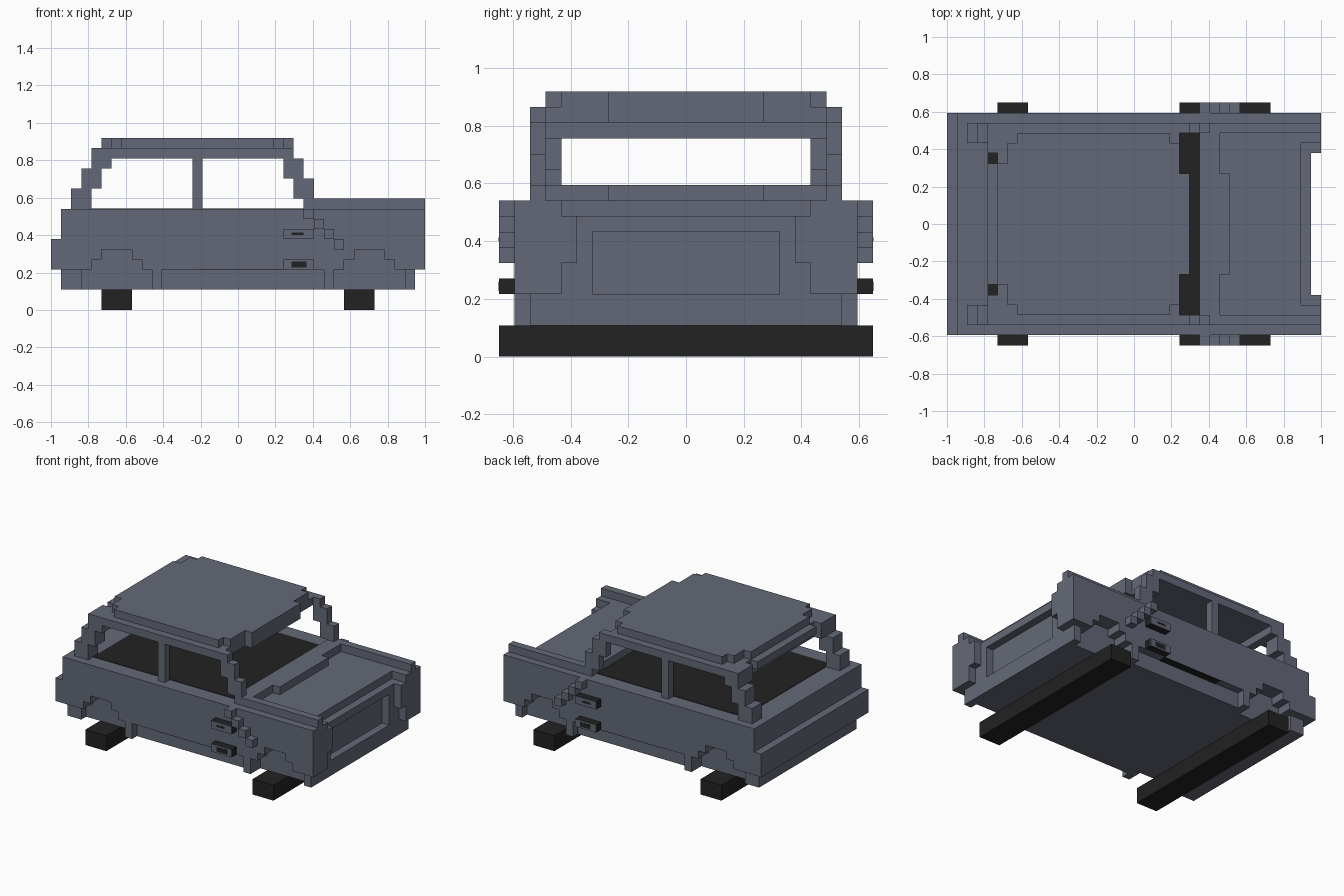
import bpy, bmesh

if "Cube" in bpy.data.objects:
    bpy.data.objects.remove(bpy.data.objects["Cube"])

U = 2 / 37  # block size: the car is 37 blocks long


def material(name, rgb):
    m = bpy.data.materials.new(name)
    m.use_nodes = True
    m.diffuse_color = (*rgb, 1)
    bsdf = m.node_tree.nodes["Principled BSDF"]
    bsdf.inputs["Base Color"].default_value = (*rgb, 1)
    bsdf.inputs["Roughness"].default_value = 0.8
    return m


GREY = material("slate grey", (0.127, 0.141, 0.184))
BLACK = material("black", (0.016, 0.016, 0.016))


def prism(bm, profile, y0, y1):
    """Extrude an x-z outline, given in blocks, from y0 to y1."""
    verts = [bm.verts.new(((x - 18.5) * U, y0 * U, z * U)) for x, z in profile]
    face = bm.faces.new(verts)
    new = bmesh.ops.extrude_face_region(bm, geom=[face])["geom"]
    moved = [v for v in new if isinstance(v, bmesh.types.BMVert)]
    bmesh.ops.translate(bm, vec=(0, (y1 - y0) * U, 0), verts=moved)


def part(name, mat, boxes=(), profiles=()):
    """Boxes are (x0, x1, z0, z1, y_in, y_out); y_in = 0 spans the full width,
    otherwise the box is repeated on both sides."""
    bm = bmesh.new()
    shapes = [([(a, c), (b, c), (b, d), (a, d)], i, o) for a, b, c, d, i, o in boxes]
    for outline, i, o in shapes + list(profiles):
        if i == 0:
            prism(bm, outline, -o, o)
        else:
            prism(bm, outline, i, o)
            prism(bm, outline, -o, -i)
    bmesh.ops.recalc_face_normals(bm, faces=bm.faces)
    mesh = bpy.data.meshes.new(name)
    bm.to_mesh(mesh)
    bm.free()
    mesh.materials.append(mat)
    obj = bpy.data.objects.new(name, mesh)
    bpy.context.collection.objects.link(obj)
    return obj


# Body core with rear bumper step
part("body_core", GREY, [(1, 35, 2, 10, 0, 9), (0, 1, 4, 7, 0, 9)])

# Side panels with stepped wheel arches
side = [(0, 4), (4, 4), (4, 5), (5, 5), (5, 6), (8, 6), (8, 5), (9, 5), (9, 4),
        (29, 4), (29, 5), (30, 5), (30, 6), (33, 6), (33, 5), (34, 5), (34, 4),
        (37, 4), (37, 10), (1, 10), (1, 7), (0, 7)]
part("side_panels", GREY, profiles=[(side, 9, 11)])

# Lower skirts and the posts beside the wheel arches
part("skirts", GREY, [(1, 3, 2, 4, 9, 10), (11, 27, 2, 4, 9, 10), (35, 36, 2, 4, 9, 10)])
part("arch_posts", GREY, [(10, 11, 2, 4, 9, 11), (27, 28, 2, 4, 9, 11)])

# Nose: frame around the sunken grille, and projecting corners
part("grille_frame", GREY, [(35, 36, 2, 4, 0, 9), (35, 36, 8, 9, 0, 9), (35, 36, 4, 8, 6, 9)])
part("nose_corners", GREY, [(35, 37, 4, 10, 8, 9), (36, 37, 6, 9, 7, 8)])

# Hood rails and the cowl below the windscreen
part("hood_rails", GREY, [(26, 37, 10, 11, 9, 10)])
part("cowl", GREY, [(25, 27, 10, 11, 0, 9), (27, 28, 10, 11, 0, 5)])

# Dark cabin floor at window height
part("cabin_floor", BLACK, [(4, 25, 10, 10.05, 0, 9)])

# Pillars
part("front_pillars", GREY, [(25, 26, 10, 11, 9, 10), (24, 26, 11, 13, 9, 10),
                             (23, 25, 13, 15, 9, 10)])
part("middle_pillars", GREY, [(14, 15, 10, 15, 9, 10)])
part("rear_pillars", GREY, [(2, 4, 10, 12, 8, 10), (3, 5, 12, 14, 8, 10),
                            (4, 6, 14, 16, 7, 10)])

# Roof: lower layer, stepped upper layer, rear window header
part("roof_base", GREY, [(5, 23, 15, 16, 0, 10), (23, 24, 15, 16, 0, 5),
                         (23, 24, 15, 16, 9, 10), (4, 5, 15, 16, 0, 6)])
roof = [(5, 6, 6), (6, 7, 8), (7, 22, 9), (22, 23, 8), (23, 24, 5)]
part("roof_top", GREY, [(a, b, 16, 17, 0, w) for a, b, w in roof])
part("rear_window_header", GREY, [(5, 6, 14, 15, 0, 8)])

# Diagonal stair of blocks on each front wing
part("wing_steps", GREY, [(25 + i, 26 + i, 9 - i, 10 - i, 11, 12) for i in range(4)])

# Side vents: dark blocks with grey outer plates and a dark slot
part("side_vents", BLACK, [(23, 26, z, z + 1, 11, 11.96) for z in (4, 7)])
part("vent_plates", GREY, [(23, 26, z, z + 1, 11.96, 12) for z in (4, 7)])
part("vent_slots", BLACK, [(23.8, 25, 7.4, 7.65, 12, 12.02),
                           (23.8, 25.3, 4.2, 4.8, 12, 12.02)])

# Dark strip under each sill
part("sill_strips", BLACK, [(14.5, 23, 3.95, 4, 10, 11)])

# Wheel beams running the full width
part("wheel_beams", BLACK, [(5, 8, 0, 2, 0, 12), (29, 32, 0, 2, 0, 12)])
